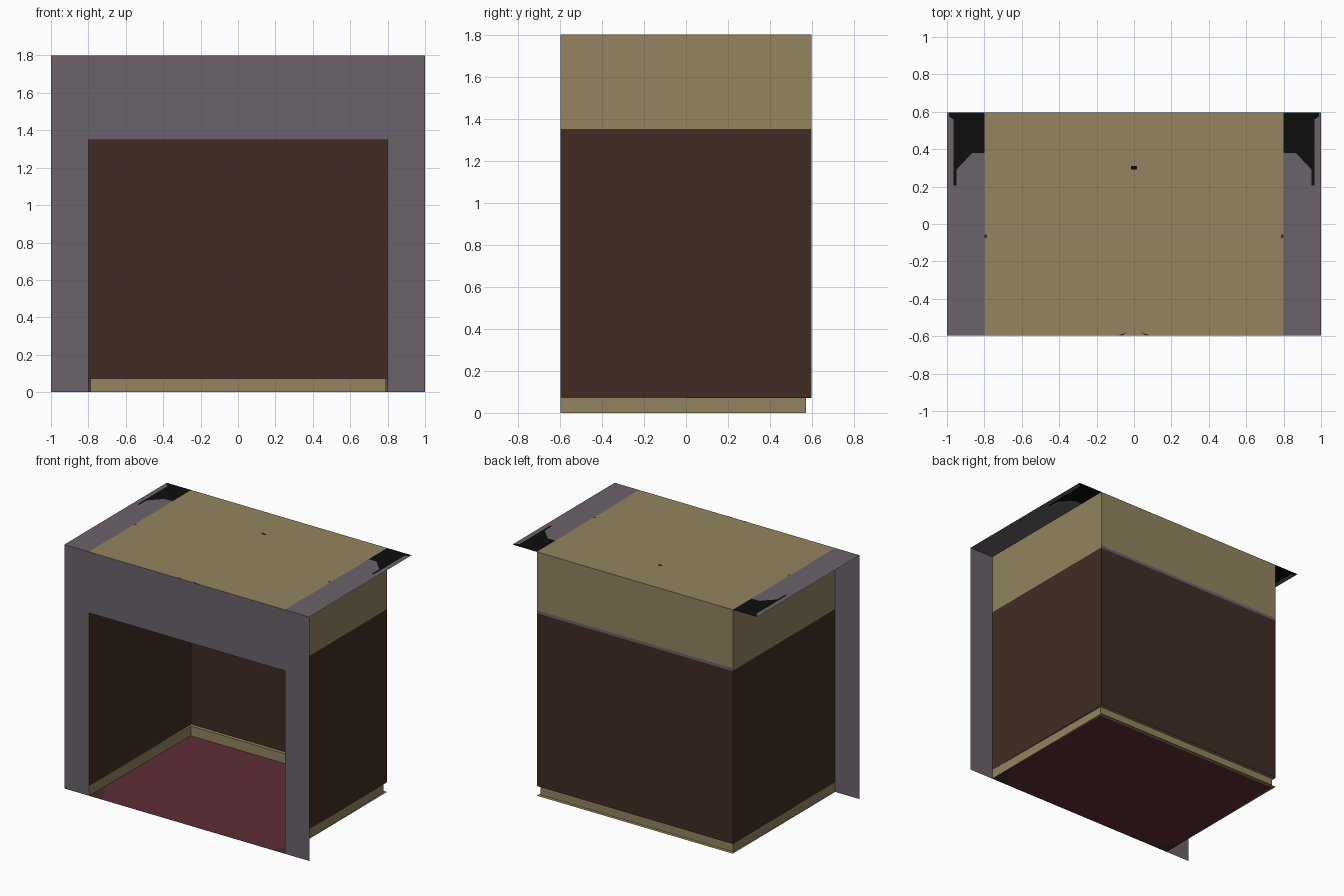
import bpy

if "Cube" in bpy.data.objects:
    bpy.data.objects.remove(bpy.data.objects["Cube"])


def material(name, rgb):
    lin = [(c / 255 / 12.92) if c / 255 <= 0.04045 else ((c / 255 + 0.055) / 1.055) ** 2.4 for c in rgb]
    m = bpy.data.materials.new(name)
    m.diffuse_color = (*lin, 1)
    m.use_nodes = True
    m.node_tree.nodes["Principled BSDF"].inputs["Base Color"].default_value = m.diffuse_color
    return m


GREY = material("grey_plaster", (107, 99, 107))
TAN = material("tan_trim", (147, 132, 96))
BROWN = material("brown_panel", (65, 44, 35))
RED = material("red_floor", (94, 45, 53))
BLACK = material("black_patch", (13, 13, 13))

W, D, H = 0.8, 0.597, 1.8     # cabin half width, half depth, height
DOOR, BASE, STRIP = 1.35, 0.072, 1.368
BW, BD = 0.786, 0.572         # skirting position at the back


def sheet(name, faces):
    """Flat sheet object from (material, corner list) pairs."""
    verts, polys, mats = [], [], []
    for mat, pts in faces:
        ids = []
        for p in pts:
            p = tuple(round(c, 4) for c in p)
            if p not in verts:
                verts.append(p)
            ids.append(verts.index(p))
        polys.append(ids)
        if mat not in mats:
            mats.append(mat)
    me = bpy.data.meshes.new(name)
    me.from_pydata(verts, [], polys)
    for m in mats:
        me.materials.append(m)
    for poly, (mat, _) in zip(me.polygons, faces):
        poly.material_index = mats.index(mat)
    me.update()
    ob = bpy.data.objects.new(name, me)
    bpy.context.collection.objects.link(ob)
    return ob


def upright(a, b, z0, z1):
    """Vertical quad above the ground line a-b."""
    return [(*a, z0), (*b, z0), (*b, z1), (*a, z1)]


def flat(pts, z, s=1):
    """Horizontal face, mirrored in x and kept facing up when s is -1."""
    out = [(s * x, y, z) for x, y in pts]
    return out if s > 0 else out[::-1]


# front wall with door opening
front = [(GREY, upright((-W, -D), (W, -D), DOOR, H))]
for a, b in ((-1, -W), (W, 1)):
    front.append((GREY, [(a, -D, 0), (b, -D, 0), (b, -D, DOOR), (b, -D, H), (a, -D, H), (a, -D, DOOR)]))
sheet("front_wall", front)

# side walls, brown below and tan above
for s, side in ((1, "right"), (-1, "left")):
    a, b = (s * W, -D), (s * W, D)
    if s < 0:
        a, b = b, a
    sheet(side + "_wall", [(BROWN, upright(a, b, BASE, DOOR)), (TAN, upright(a, b, DOOR, H))])

# back wall with a thin grey rail
a, b = (W, D), (-W, D)
sheet("back_wall", [(BROWN, upright(a, b, BASE, 1.347)), (GREY, upright(a, b, 1.347, STRIP)),
                    (TAN, upright(a, b, STRIP, H))])

# roof: tan centre, grey wings with dark rear patches
patch = [(0.8, D), (0.8, 0.38), (0.865, 0.38), (0.95, 0.29), (0.95, 0.205),
         (0.965, 0.205), (0.965, 0.56), (0.99, 0.575), (0.99, D)]
wing = [(0.8, -D), (1, -D), (1, D)] + patch[:0:-1]
roof = [(TAN, flat([(-W, -D), (W, -D), (W, D), (-W, D)], H))]
for s in (1, -1):
    roof.append((GREY, flat(wing, H, s)))
    roof.append((BLACK, flat(patch, H, s)))
sheet("roof", roof)

# small dark marks on the roof
marks = [(BLACK, flat([(-0.016, 0.292), (0.016, 0.292), (0.016, 0.31), (-0.016, 0.31)], H + 0.002))]
for s in (1, -1):
    marks.append((BLACK, flat([(0.03, -0.57), (0.05, -0.585), (0.09, -0.596), (0.06, -0.596)], H + 0.002, s)))
    marks.append((BROWN, flat([(0.785, -0.075), (0.8, -0.075), (0.8, -0.057), (0.785, -0.057)], H + 0.002, s)))
sheet("roof_marks", marks)

# skirting set in under the walls, with its ledge and the outer floor rim
skirt = [(TAN, upright((BW, BD), (-BW, BD), 0, BASE))]
for z in (0, BASE):
    skirt.append((TAN, flat([(-BW, BD), (BW, BD), (W, D), (-W, D)], z)))
for s in (1, -1):
    a, b = (s * W, -D), (s * BW, BD)
    if s < 0:
        a, b = b, a
    skirt.append((TAN, upright(a, b, 0, BASE)))
    for z in (0, BASE):
        skirt.append((TAN, flat([(W, -D), (W, D), (BW, BD)], z, s)))
sheet("skirting", skirt)

# red floor with dark front corners
FX, FY = 0.69, -0.4
EX = W - (W - BW) * (FY + D) / (BD + D)
floor = [(RED, flat([(-FX, -D), (FX, -D), (EX, FY), (BW, BD), (-BW, BD), (-EX, FY)], 0))]
for s in (1, -1):
    floor.append((BROWN, flat([(FX, -D), (W, -D), (EX, FY)], 0, s)))
sheet("floor", floor)
